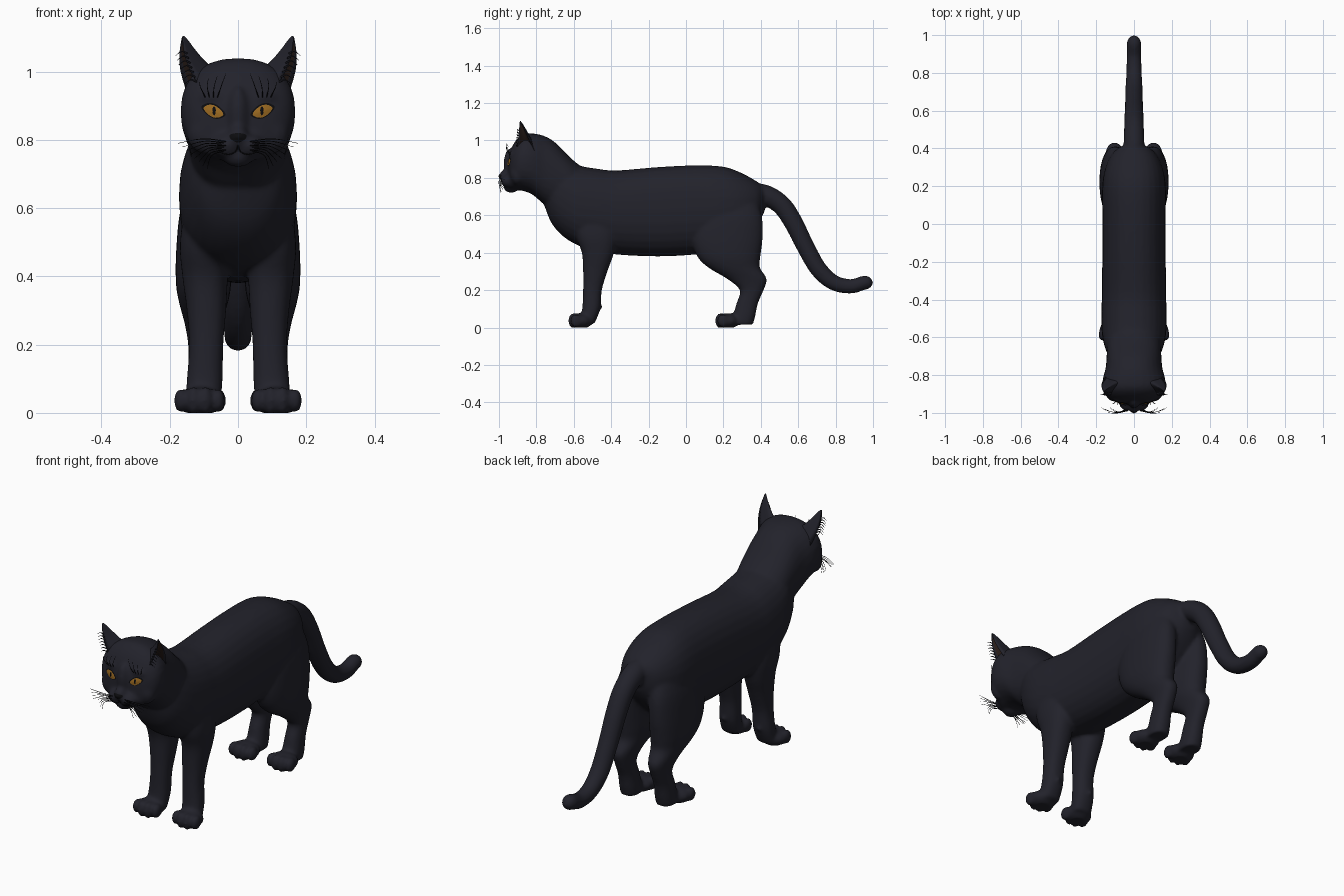
import bpy, bmesh
from math import sin, cos, pi, copysign
from mathutils import Vector, Matrix
from mathutils.bvhtree import BVHTree

if "Cube" in bpy.data.objects:
    bpy.data.objects.remove(bpy.data.objects["Cube"])


def material(name, r, g, b):
    m = bpy.data.materials.new(name)
    m.use_nodes = True
    m.diffuse_color = (r, g, b, 1)
    bsdf = m.node_tree.nodes["Principled BSDF"]
    bsdf.inputs["Base Color"].default_value = (r, g, b, 1)
    bsdf.inputs["Roughness"].default_value = 0.8
    return m


FUR = material("dark fur", .016, .016, .024)
EAR = material("inner ear brown", .022, .012, .009)
AMBER = material("amber eye", .32, .14, .015)
BLACK = material("black", .004, .004, .005)


def finish(name, bm, *mats):
    """Turn a bmesh into a smooth shaded object."""
    bmesh.ops.recalc_face_normals(bm, faces=bm.faces)
    mesh = bpy.data.meshes.new(name)
    bm.to_mesh(mesh)
    bm.free()
    for m in mats:
        mesh.materials.append(m)
    obj = bpy.data.objects.new(name, mesh)
    bpy.context.collection.objects.link(obj)
    bpy.ops.object.select_all(action='DESELECT')
    bpy.context.view_layer.objects.active = obj
    obj.select_set(True)
    bpy.ops.object.shade_smooth()
    return obj


def resample(rows, n=4):
    """Catmull-Rom interpolation between rows of numbers."""
    out = []
    for i in range(len(rows) - 1):
        p = [rows[max(i - 1, 0)], rows[i], rows[i + 1], rows[min(i + 2, len(rows) - 1)]]
        for k in range(n):
            t = k / n
            out.append([b + t * ((c - a) + t * ((2*a - 5*b + 4*c - d) + t * (3*(b - c) + d - a))) / 2
                        for a, b, c, d in zip(*p)])
    return out + [list(rows[-1])]


def loft(bm, rings):
    """Skin closed rings of points; returns side faces row by row."""
    rows = [[bm.verts.new(p) for p in ring] for ring in rings]
    n = len(rows[0])
    faces = [[bm.faces.new((a[j], a[(j + 1) % n], b[(j + 1) % n], b[j])) for j in range(n)]
             for a, b in zip(rows, rows[1:])]
    bm.faces.new(rows[0][::-1])
    bm.faces.new(rows[-1])
    return faces


def oval(power=2.3, n=28):
    """Unit superellipse."""
    def f(v):
        return copysign(abs(v) ** (2 / power), v)
    return [(f(cos(2 * pi * k / n)), f(sin(2 * pi * k / n))) for k in range(n)]


def trunk(bm, rows):
    """Vertical slices along y: y, top, bottom, half width."""
    loft(bm, [[(w * u, y, (top + low) / 2 + (top - low) / 2 * v) for u, v in oval()]
              for y, top, low, w in resample(rows)])


def leg(bm, rows, side):
    """Level slices down z: z, front, back, inner, outer."""
    loft(bm, [[(side * ((i + o) / 2 + (o - i) / 2 * u), (f + b) / 2 + (b - f) / 2 * v, z)
               for u, v in oval()] for z, f, b, i, o in resample(rows)])


def tube(bm, rows, sides=16):
    """Round tube along rows of x, y, z, radius."""
    rows = resample(rows)
    pts = [Vector(r[:3]) for r in rows]
    rings = []
    for i, p in enumerate(pts):
        tangent = pts[min(i + 1, len(pts) - 1)] - pts[max(i - 1, 0)]
        q = tangent.to_track_quat('Z', 'X')
        rings.append([p + q @ Vector((u, v, 0)) * rows[i][3] for u, v in oval(2, sides)])
    loft(bm, rings)


def blob(bm, centre, size):
    bmesh.ops.create_uvsphere(bm, u_segments=20, v_segments=12, radius=1,
                              matrix=Matrix.Translation(centre) @ Matrix.Diagonal((*size, 1)))


# Torso, neck and head
skin = bmesh.new()
trunk(skin, [(-.76, .84, .66, .06), (-.72, .89, .56, .12), (-.66, .9, .49, .152),
             (-.58, .868, .44, .17), (-.48, .85, .41, .173), (-.37, .84, .39, .17),
             (-.15, .858, .38, .168), (.05, .867, .39, .168), (.2, .86, .41, .168),
             (.3, .825, .46, .152), (.38, .78, .55, .11), (.42, .75, .62, .05)])
trunk(skin, [(-.56, .86, .6, .12), (-.62, .91, .62, .14), (-.7, .99, .63, .145),
             (-.76, 1.025, .66, .15), (-.82, 1.038, .71, .165), (-.87, 1.035, .73, .167),
             (-.91, 1.0, .735, .15), (-.937, .95, .735, .11), (-.952, .9, .74, .05)])

# Muzzle, nose bridge and chin
blob(skin, (0, -.945, .875), (.03, .03, .08))
blob(skin, (0, -.96, .81), (.032, .04, .035))
blob(skin, (0, -.935, .75), (.045, .04, .03))
for s in (-1, 1):
    blob(skin, (s * .034, -.945, .783), (.046, .046, .036))
    blob(skin, (s * .07, -.925, .925), (.042, .022, .018))
    blob(skin, (s * .1, -.9, .82), (.05, .04, .06))

# Tail
tube(skin, [(0, .33, .72, .05), (0, .42, .71, .055), (0, .51, .655, .053), (0, .575, .56, .051),
            (0, .64, .43, .048), (0, .71, .31, .046), (0, .79, .24, .042), (0, .88, .22, .039),
            (0, .945, .238, .038)])
blob(skin, (0, .955, .24), (.038, .045, .038))

# Legs, paws and toes
front = [(.66, -.6, -.38, .03, .15), (.5, -.59, -.37, .03, .17), (.4, -.557, -.385, .03, .163),
         (.3, -.55, -.42, .035, .15), (.2, -.55, -.45, .043, .143), (.1, -.555, -.458, .045, .15),
         (.02, -.57, -.49, .05, .155)]
hind = [(.72, .12, .36, .02, .13), (.6, .05, .405, .02, .168), (.48, .03, .41, .02, .181),
        (.38, .06, .398, .02, .182), (.32, .12, .395, .03, .172), (.26, .22, .432, .05, .156),
        (.2, .288, .415, .06, .146), (.13, .27, .385, .06, .146), (.06, .25, .37, .055, .15),
        (.015, .23, .358, .055, .15)]
for s in (-1, 1):
    leg(skin, front, s)
    leg(skin, hind, s)
    for y, x in ((-.56, .113), (.225, .11)):
        blob(skin, (s * x, y, .035), (.07, .06, .042))
        for k in range(4):
            off = k - 1.5
            blob(skin, (s * (x + off * .036), y - .045 + abs(off) * .012, .036),
                 (.021, .032, .036 + (abs(off) < 1) * .006))
    blob(skin, (s * .1, -.462, .11), (.015, .015, .015))

# Blend everything into one continuous skin
body = finish("body", skin, FUR)
remesh = body.modifiers.new("blend", 'REMESH')
remesh.mode = 'VOXEL'
remesh.voxel_size = .009
remesh.use_smooth_shade = True
soften = body.modifiers.new("soften", 'SMOOTH')
soften.factor = .5
soften.iterations = 6
for name in ("blend", "soften"):
    bpy.ops.object.modifier_apply(modifier=name)
for v in body.data.vertices:
    v.co.z = max(v.co.z, 0)
bpy.ops.object.shade_smooth()
bm = bmesh.new()
bm.from_mesh(body.data)
surface = BVHTree.FromBMesh(bm)
bm.free()


def on_face(x, z, lift=0):
    """Point on the face seen from the front."""
    hit = surface.ray_cast(Vector((x, -2, z)), Vector((0, 1, 0)))[0]
    return Vector((x, (hit.y if hit else -.9) - lift, z))


def plate(name, cx, cz, shape, mat, lift):
    """Thin plate hugging the face; shape(angle) gives the outline offset."""
    bm = bmesh.new()
    n = 28
    rings = [[bm.verts.new(on_face(cx + r * dx, cz + r * dz, lift + .003 * (1 - r)))
              for dx, dz in (shape(2 * pi * k / n) for k in range(n))] for r in (.15, .45, .75, 1)]
    bm.faces.new(rings[0])
    for a, b in zip(rings, rings[1:]):
        for k in range(n):
            j = (k + 1) % n
            bm.faces.new((a[k], a[j], b[j], b[k]))
    return finish(name, bm, mat)


# Nose and mouth
plate("nose", 0, .806, lambda a: (.024 * cos(a) * (1 + .4 * sin(a)), .014 * sin(a)), BLACK, .002)
for s, side in ((1, "left"), (-1, "right")):
    mouth = bmesh.new()
    tube(mouth, [(*on_face(s * x, z), .002) for x, z in
                 ((0, .785), (.006, .768), (.025, .758), (.05, .762))], 6)
    finish(side + "_mouth_line", mouth, BLACK)

    # Almond eyes slanting down to the nose
    def almond(a, k=1.0):
        x = .029 * k * cos(a)
        return s * x, .018 * k * sin(a) * (1 - .35 * cos(a) ** 2) + x * .3
    plate(side + "_eyelid", s * .072, .885, lambda a: almond(a, 1.22), BLACK, .001)
    plate(side + "_eye", s * .072, .884, almond, AMBER, .003)
    plate(side + "_pupil", s * .07, .885, lambda a: (.005 * cos(a), .013 * sin(a)), BLACK, .005)

    # Ear: cupped shell opening outward and forward
    ear = bmesh.new()
    tip = Vector((.163, -.888, 1.108))
    fore, rear = Vector((.113, -.902, .955)), Vector((.152, -.81, .945))
    bulge = Vector((-.085, .035, .035))
    steps = 10
    rings = []
    for i in range(13):
        t = i / 12.4
        bow = Vector((.014 * sin(pi * t), 0, 0))
        a, b = fore.lerp(tip, t) + bow, rear.lerp(tip, t) + bow
        ring = []
        for k in range(2 * steps):
            u = k / steps if k <= steps else 2 - k / steps
            depth = 1 if k <= steps else .45
            ring.append(a.lerp(b, u) + bulge * depth * sin(pi * u) * (1 - t) ** .8)
        rings.append([(s * p.x, p.y, p.z) for p in ring])
    for row in loft(ear, rings)[:-2]:
        for f in row[steps + 1:-1]:
            f.material_index = 1
    finish(side + "_ear", ear, FUR, EAR)

    # Ear tufts along the front edge
    tufts = bmesh.new()
    for k in range(7):
        p = fore.lerp(tip, .1 + k * .09) + Vector((.004, 0, 0))
        tube(tufts, [(s * p.x, p.y, p.z, .003), (s * (p.x + .016), p.y - .008, p.z + .006, .002),
                     (s * (p.x + .034), p.y - .006, p.z - .006, .0005)], 5)
    finish(side + "_ear_tufts", tufts, FUR)

    # Whiskers and brow hairs
    hairs = bmesh.new()
    for k in range(8):
        root = on_face(s * (.035 + .007 * (k % 3)), .795 - .004 * k)
        reach = .175 - .012 * k
        tube(hairs, [(*root, .0016), (s * (.05 + reach * .3), root.y - .012, root.z + .008 - k * .003, .0014),
                     (s * reach, root.y + .015 - .008 * (k % 4), .79 - k * .011, .0006)], 5)
    for k in range(4):
        root = on_face(s * (.06 + .012 * k), .925)
        tube(hairs, [(*root, .0015), (s * (.05 + .02 * k), root.y - .015, .955, .0012),
                     (s * (.035 + .026 * k), root.y - .012, .995 - .008 * k, .0006)], 5)
    finish(side + "_whiskers", hairs, BLACK)
